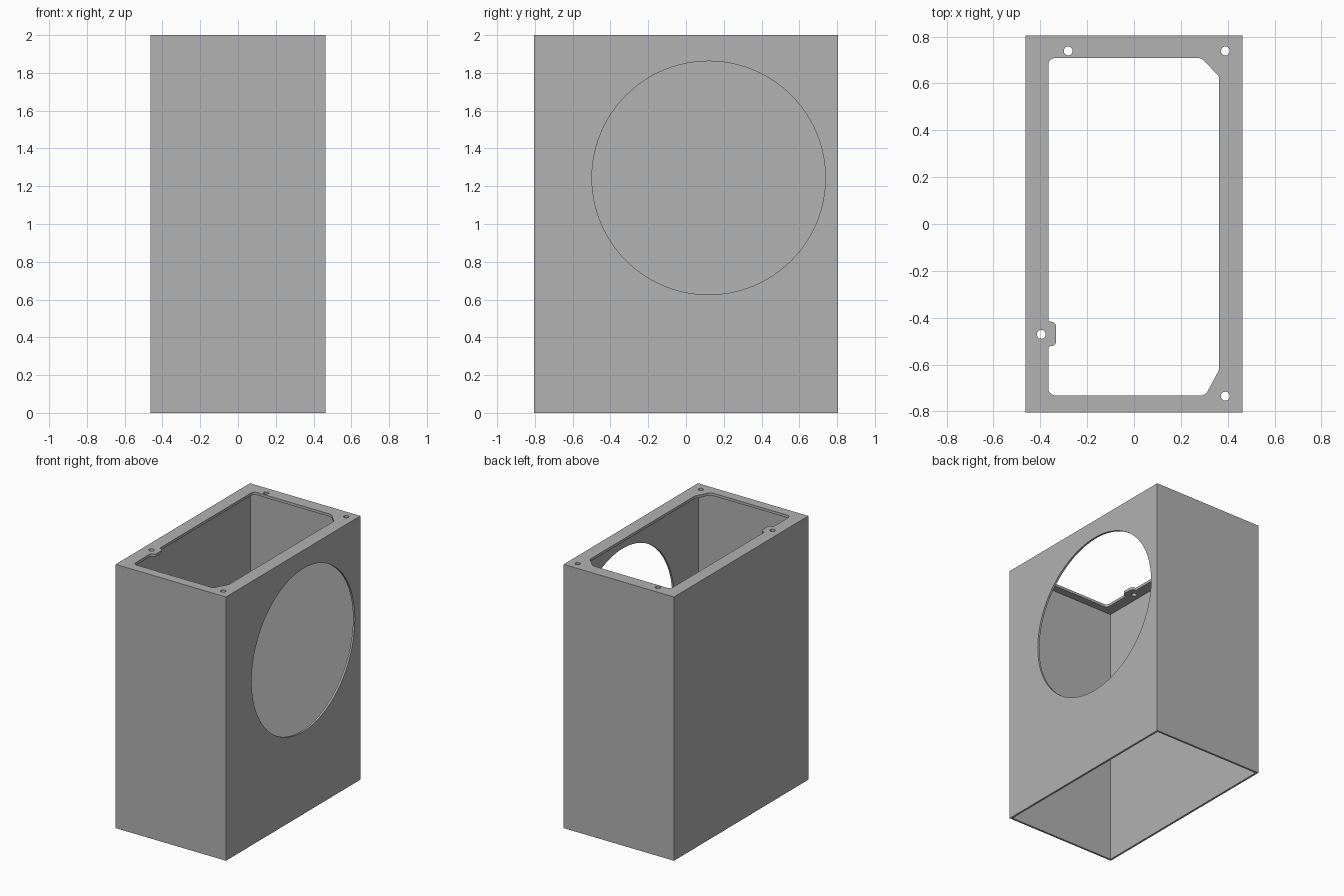
import bpy, bmesh, math
from mathutils import Vector, Matrix

if "Cube" in bpy.data.objects:
    bpy.data.objects.remove(bpy.data.objects["Cube"])

HX, HY, H = 0.463, 0.805, 2.0   # half width, half depth, height
WALL, PLATE = 0.015, 0.02       # wall and top plate thickness

grey = bpy.data.materials.new("plain grey")
grey.use_nodes = True
colour = (0.445, 0.445, 0.445, 1)
grey.diffuse_color = colour
grey.node_tree.nodes["Principled BSDF"].inputs["Base Color"].default_value = colour


def make_object(name, bm):
    bmesh.ops.recalc_face_normals(bm, faces=bm.faces)
    mesh = bpy.data.meshes.new(name)
    bm.to_mesh(mesh)
    bm.free()
    mesh.materials.append(grey)
    obj = bpy.data.objects.new(name, mesh)
    bpy.context.collection.objects.link(obj)
    return obj


def box(name, hx, hy, z0, z1):
    bm = bmesh.new()
    bmesh.ops.create_cube(bm, size=1)
    bmesh.ops.scale(bm, vec=(2 * hx, 2 * hy, z1 - z0), verts=bm.verts)
    bmesh.ops.translate(bm, vec=(0, 0, (z0 + z1) / 2), verts=bm.verts)
    return make_object(name, bm)


def cylinder(name, centre, radius, depth, sides, axis="Z"):
    bm = bmesh.new()
    turn = Matrix.Rotation(math.pi / 2, 4, "Y") if axis == "X" else Matrix()
    bmesh.ops.create_cone(bm, cap_ends=True, segments=sides, radius1=radius,
                          radius2=radius, depth=depth,
                          matrix=Matrix.Translation(centre) @ turn)
    return make_object(name, bm)


def rounded(corners, steps=5):
    """Outline with each (x, y, radius) corner replaced by an arc-like curve."""
    points = []
    for i, (x, y, r) in enumerate(corners):
        p = Vector((x, y))
        before = (Vector(corners[i - 1][:2]) - p).normalized()
        after = (Vector(corners[(i + 1) % len(corners)][:2]) - p).normalized()
        half = before.angle(after) / 2
        reach = r / math.tan(half)
        centre = p + (before + after).normalized() * r / math.sin(half)
        a, b = p + before * reach - centre, p + after * reach - centre
        sweep = a.angle_signed(b)
        for k in range(steps + 1):
            points.append(centre + Matrix.Rotation(-sweep * k / steps, 2) @ a)
    return points


def prism(name, outline, z0, z1):
    bm = bmesh.new()
    face = bm.faces.new([bm.verts.new((p.x, p.y, z0)) for p in outline])
    top = bmesh.ops.extrude_face_region(bm, geom=[face])["geom"]
    verts = [v for v in top if isinstance(v, bmesh.types.BMVert)]
    bmesh.ops.translate(bm, vec=(0, 0, z1 - z0), verts=verts)
    return make_object(name, bm)


# Outer housing and the cavity that is open at the bottom
housing = box("housing", HX, HY, 0, H)
cutters = [box("cavity", HX - WALL, HY - WALL, -0.1, H - PLATE)]

# Top opening: two chamfered corners on the left, a screw tab on the right
opening = rounded([
    (-0.366, -0.732, 0.03), (0.305, -0.732, 0.03), (0.362, -0.625, 0.01),
    (0.362, 0.632, 0.01), (0.287, 0.709, 0.04), (-0.366, 0.709, 0.03),
    (-0.366, -0.417, 0.008), (-0.332, -0.417, 0.024),
    (-0.332, -0.522, 0.024), (-0.366, -0.522, 0.008)])
cutters.append(prism("top_opening", opening, H - 0.1, H + 0.1))

# Screw holes in the top plate
for x, y in [(-0.281, 0.739), (0.39, 0.739), (-0.396, -0.471), (0.39, -0.735)]:
    cutters.append(cylinder("screw_hole", (x, y, H), 0.019, 0.2, 24))

# Large round window in the left wall
cutters.append(cylinder("round_window", (HX, 0.12, 1.244), 0.618, 0.2, 96, "X"))

# Cut everything out and bake the result
for cutter in cutters:
    cut = housing.modifiers.new(cutter.name, "BOOLEAN")
    cut.operation, cut.solver, cut.object = "DIFFERENCE", "EXACT", cutter
bpy.context.view_layer.update()
evaluated = housing.evaluated_get(bpy.context.evaluated_depsgraph_get())
baked = bpy.data.meshes.new_from_object(evaluated)
housing.modifiers.clear()
housing.data = baked
for cutter in cutters:
    bpy.data.objects.remove(cutter)

# Smooth the round holes, keep the box edges sharp
bpy.context.view_layer.objects.active = housing
housing.select_set(True)
bpy.ops.object.shade_smooth_by_angle(angle=math.radians(30))
